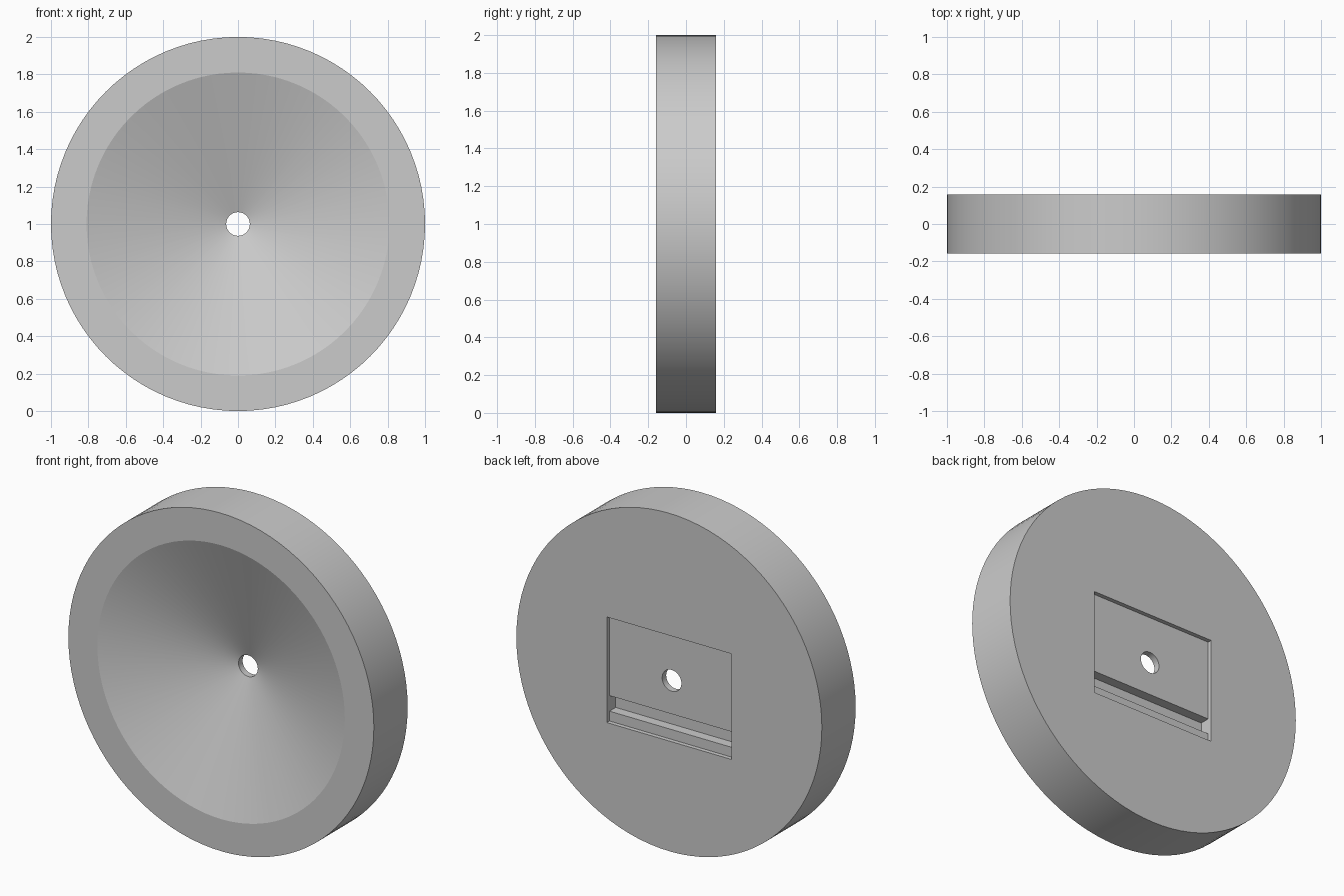
import bpy, bmesh, math
from mathutils import Matrix, Vector

cube = bpy.data.objects.get("Cube")
if cube:
    bpy.data.objects.remove(cube, do_unlink=True)

SEGMENTS = 96
HALF = 0.158          # half of the disc thickness
CENTRE_Z = 1.0

grey = bpy.data.materials.new("light_grey")
grey.use_nodes = True
colour = (0.6, 0.6, 0.6, 1)
grey.diffuse_color = colour
grey.node_tree.nodes["Principled BSDF"].inputs["Base Color"].default_value = colour


def make_object(name, bm):
    bmesh.ops.recalc_face_normals(bm, faces=bm.faces)
    mesh = bpy.data.meshes.new(name)
    bm.to_mesh(mesh)
    bm.free()
    mesh.materials.append(grey)
    obj = bpy.data.objects.new(name, mesh)
    bpy.context.collection.objects.link(obj)
    return obj


def lathe(name, profile):
    """Turn a closed (radius, y) profile around the disc's axis."""
    bm = bmesh.new()
    rings = []
    for i in range(SEGMENTS):
        turn = Matrix.Rotation(math.tau * i / SEGMENTS, 3, 'Y')
        rings.append([bm.verts.new(turn @ Vector((r, y, 0)) + Vector((0, 0, CENTRE_Z)))
                      for r, y in profile])
    n = len(profile)
    for i, ring in enumerate(rings):
        following = rings[(i + 1) % SEGMENTS]
        for j in range(n):
            k = (j + 1) % n
            bm.faces.new((ring[j], ring[k], following[k], following[j]))
    return make_object(name, bm)


def extrude_across(name, profile, half_width):
    """Extrude a (y, z) profile along x."""
    bm = bmesh.new()
    face = bm.faces.new([bm.verts.new((-half_width, y, CENTRE_Z + z)) for y, z in profile])
    result = bmesh.ops.extrude_face_region(bm, geom=[face])
    verts = [v for v in result["geom"] if isinstance(v, bmesh.types.BMVert)]
    bmesh.ops.translate(bm, verts=verts, vec=(2 * half_width, 0, 0))
    return make_object(name, bm)


# Disc with a conical dish in front and a through hole
disc = lathe("dished_disc", [(0.063, 0.095), (0.81, -HALF), (1, -HALF),
                             (1, HALF), (0.063, HALF)])

# Shallow rectangular back pocket with a deeper groove near its bottom
floor, groove = HALF - 0.025, HALF - 0.083
cutter = extrude_across("pocket_cutter", [
    (HALF + 0.1, 0.277), (floor, 0.277), (floor, -0.198), (groove, -0.198),
    (groove, -0.29), (floor, -0.29), (floor, -0.348), (HALF + 0.1, -0.348)], 0.408)
cutter.hide_render = True

cut = disc.modifiers.new("back_pocket", 'BOOLEAN')
cut.operation = 'DIFFERENCE'
cut.solver = 'EXACT'
cut.object = cutter

bpy.ops.object.select_all(action='DESELECT')
disc.select_set(True)
bpy.context.view_layer.objects.active = disc
bpy.ops.object.modifier_apply(modifier=cut.name)
bpy.data.objects.remove(cutter, do_unlink=True)

# Smooth round walls, crisp rims
bpy.ops.object.shade_smooth_by_angle(angle=math.radians(10))
